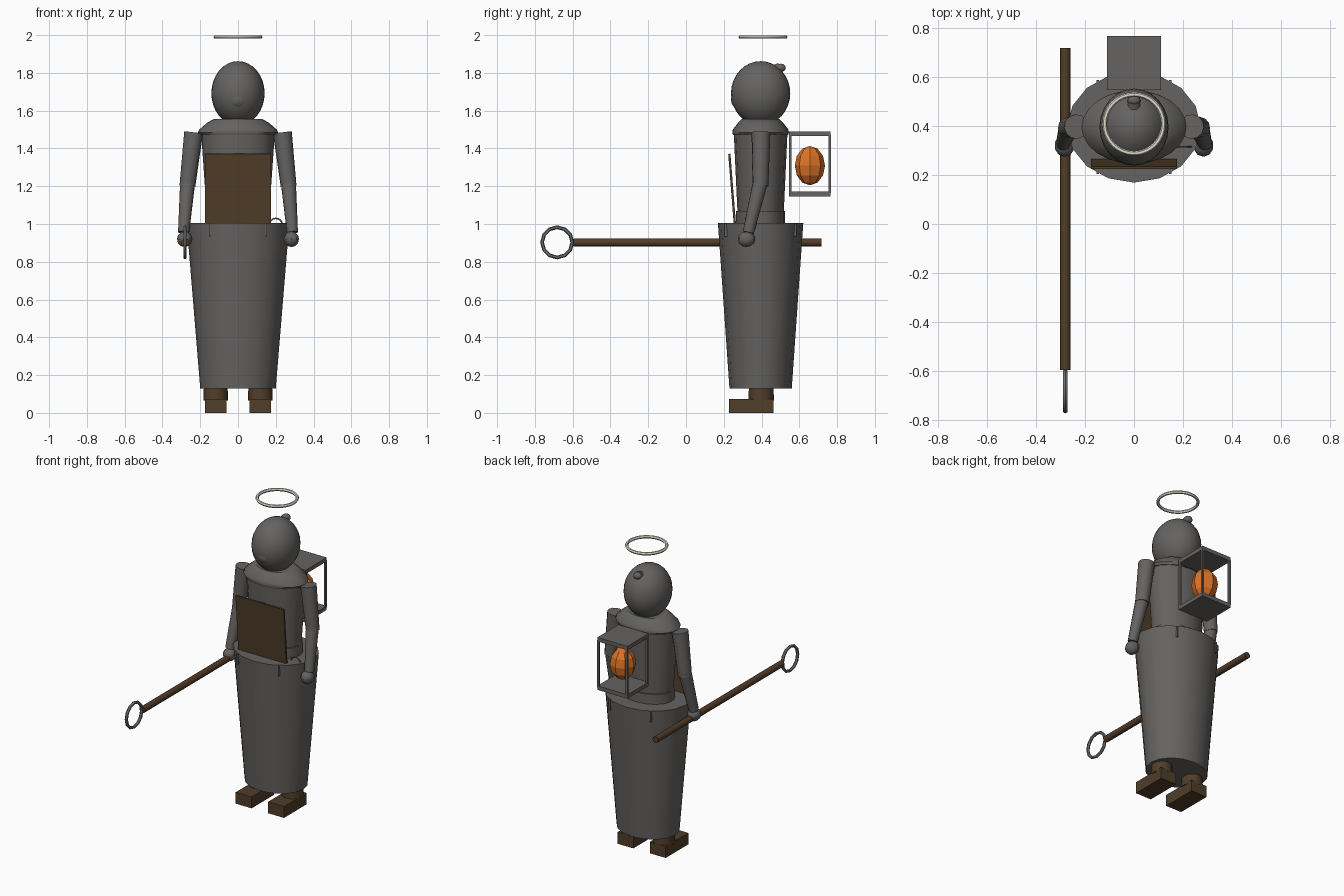
import bpy, bmesh
from math import cos, sin, pi, radians
from mathutils import Vector, Matrix

cube = bpy.data.objects.get("Cube")
if cube:
    bpy.data.objects.remove(cube, do_unlink=True)

CY = 0.395  # body axis


def material(name, rgb):
    m = bpy.data.materials.new(name)
    m.use_nodes = True
    m.diffuse_color = (*rgb, 1)
    m.node_tree.nodes["Principled BSDF"].inputs["Base Color"].default_value = (*rgb, 1)
    return m


grey = material("grey cloth", (0.13, 0.125, 0.12))
brown = material("brown leather", (0.08, 0.047, 0.022))
wood = material("wood", (0.085, 0.045, 0.022))
steel = material("steel", (0.16, 0.17, 0.18))
orange = material("orange glow", (0.72, 0.17, 0.02))
ivory = material("ivory", (0.75, 0.74, 0.63))


def finish(name, bm, mat, smooth=True):
    bmesh.ops.recalc_face_normals(bm, faces=bm.faces)
    mesh = bpy.data.meshes.new(name)
    bm.to_mesh(mesh)
    bm.free()
    mesh.materials.append(mat)
    ob = bpy.data.objects.new(name, mesh)
    bpy.context.collection.objects.link(ob)
    if smooth:
        bpy.ops.object.select_all(action='DESELECT')
        ob.select_set(True)
        bpy.context.view_layer.objects.active = ob
        bpy.ops.object.shade_smooth_by_angle(angle=radians(35))
    return ob


def box(name, center, size, mat, tilt=0):
    bm = bmesh.new()
    m = Matrix.Translation(center) @ Matrix.Rotation(tilt, 4, 'X') @ Matrix.Diagonal((*size, 1))
    bmesh.ops.create_cube(bm, size=1, matrix=m)
    return finish(name, bm, mat, False)


def ball(name, center, radii, mat, segs=24, rings=16, smooth=True):
    bm = bmesh.new()
    m = Matrix.Translation(center) @ Matrix.Diagonal((*radii, 1))
    bmesh.ops.create_uvsphere(bm, u_segments=segs, v_segments=rings, radius=1, matrix=m)
    return finish(name, bm, mat, smooth)


def lathe(name, profile, mat, x=0, y=CY, sides=16):
    """Capped elliptical solid from (z, x radius, y radius) sections."""
    bm = bmesh.new()
    loops = [[bm.verts.new((x + rx * cos(2 * pi * i / sides),
                            y + ry * sin(2 * pi * i / sides), z))
              for i in range(sides)] for z, rx, ry in profile]
    for a, b in zip(loops, loops[1:]):
        for i in range(sides):
            j = (i + 1) % sides
            bm.faces.new((a[i], a[j], b[j], b[i]))
    bm.faces.new(loops[0][::-1])
    bm.faces.new(loops[-1])
    return finish(name, bm, mat)


def rod(name, start, end, r1, r2, mat, sides=12):
    a, b = Vector(start), Vector(end)
    bm = bmesh.new()
    m = Matrix.Translation((a + b) / 2) @ (b - a).to_track_quat('Z', 'Y').to_matrix().to_4x4()
    bmesh.ops.create_cone(bm, cap_ends=True, segments=sides, radius1=r1, radius2=r2,
                          depth=(b - a).length, matrix=m)
    return finish(name, bm, mat)


def ring(name, center, radius, tube, mat, axis='Z', segs=24, sides=6):
    bm = bmesh.new()
    turn = {'Z': Matrix(), 'X': Matrix.Rotation(pi / 2, 4, 'Y'),
            'Y': Matrix.Rotation(pi / 2, 4, 'X')}[axis]
    m = Matrix.Translation(center) @ turn
    loops = []
    for i in range(segs):
        u = 2 * pi * i / segs
        section = []
        for k in range(sides):
            v = 2 * pi * k / sides
            r = radius + tube * cos(v)
            section.append(bm.verts.new(m @ Vector((r * cos(u), r * sin(u), tube * sin(v)))))
        loops.append(section)
    for i in range(segs):
        a, b = loops[i], loops[(i + 1) % segs]
        for k in range(sides):
            n = (k + 1) % sides
            bm.faces.new((a[k], b[k], b[n], a[n]))
    return finish(name, bm, mat)


# Body and robe
lathe("skirt", [(0.13, 0.2, 0.165), (1.005, 0.272, 0.226)], grey)
lathe("waistband", [(0.99, 0.175, 0.13), (1.07, 0.175, 0.13)], grey)
lathe("torso", [(1.05, 0.165, 0.122), (1.48, 0.195, 0.142)], grey)
lathe("shoulder_yoke", [(1.47, 0.2, 0.145), (1.485, 0.213, 0.15), (1.5, 0.205, 0.147),
                        (1.535, 0.165, 0.12), (1.555, 0.13, 0.1)], grey, sides=24)

# Head with a slight muzzle and a hair knot
ball("head", (0, CY, 1.692), (0.141, 0.157, 0.17), grey)
ball("face", (0, 0.288, 1.66), (0.058, 0.05, 0.055), grey, 16, 10)
rod("hair_stalk", (0, 0.46, 1.81), (0, 0.5, 1.83), 0.03, 0.024, grey)
ball("hair_knot", (0, 0.503, 1.827), (0.027, 0.025, 0.022), grey, 12, 8)
ring("halo", (0, 0.408, 1.99), 0.12, 0.01, ivory, 'Z', 32)

# Arms, boots and robe folds
for side, s in (("left", 1), ("right", -1)):
    shoulder, elbow = (s * 0.235, 0.397, 1.485), (s * 0.268, 0.394, 1.2)
    wrist, hand = (s * 0.288, 0.33, 0.955), (s * 0.283, 0.32, 0.92)
    rod(side + "_upper_arm", shoulder, elbow, 0.05, 0.042, grey)
    rod(side + "_forearm", (s * 0.266, 0.396, 1.23), wrist, 0.041, 0.03, grey)
    ball(side + "_hand", hand, (0.042, 0.046, 0.042), grey, 10, 6)
    lathe(side + "_boot_shaft", [(0.065, 0.066, 0.068), (0.2, 0.06, 0.062)],
          brown, s * 0.118, 0.398, 12)
    box(side + "_boot", (s * 0.118, 0.345, 0.037), (0.116, 0.235, 0.075), brown)
    for y in (0.213, 0.577):
        box(side + "_belt_loop", (s * 0.148, y, 0.968), (0.01, 0.018, 0.07), grey)

# Apron board leaning out at the chest
box("apron_board", (0, 0.246, 1.16), (0.35, 0.012, 0.425), brown, radians(4.5))
ring("hip_ring", (0.2, 0.315, 0.995), 0.035, 0.004, steel, 'Y', 16)

# Staff held level, with a hoop at the front
rod("staff", (-0.28, -0.595, 0.903), (-0.28, 0.718, 0.903), 0.021, 0.021, wood)
ring("staff_hoop", (-0.28, -0.682, 0.903), 0.08, 0.01, steel, 'X', 12)

# Lantern carried on the back
for name, z in (("lantern_roof", 1.478), ("lantern_floor", 1.159)):
    box(name, (0, 0.656, z), (0.22, 0.22, 0.026), grey)
for x in (-0.104, 0.104):
    for y in (0.552, 0.76):
        box("lantern_post", (x, y, 1.318), (0.013, 0.013, 0.31), grey)
ball("lantern_flame", (0, 0.656, 1.309), (0.08, 0.08, 0.104), orange, 8, 6, False)
